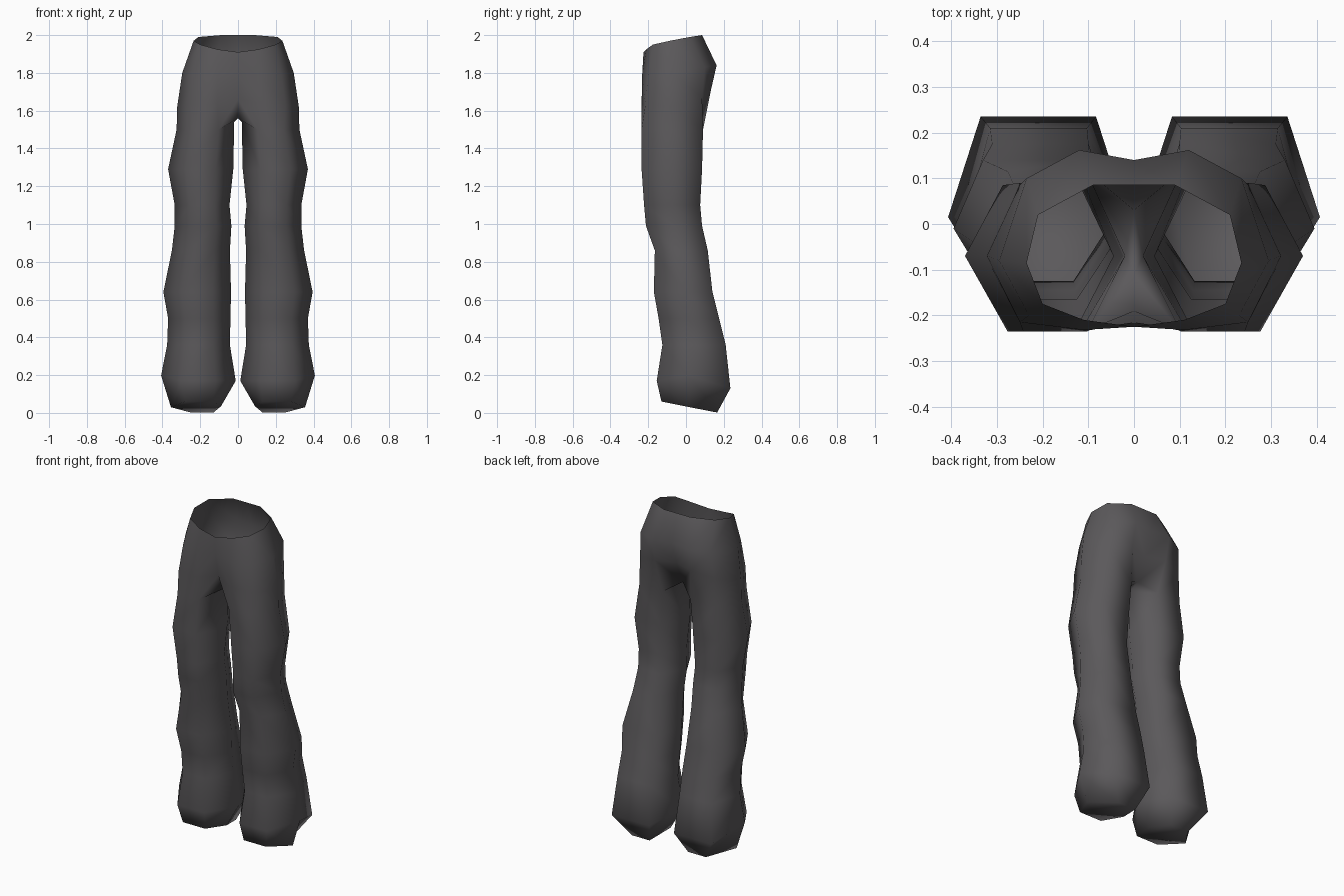
import bpy, bmesh

if "Cube" in bpy.data.objects:
    bpy.data.objects.remove(bpy.data.objects["Cube"])

fabric = bpy.data.materials.new("charcoal fabric")
fabric.diffuse_color = (0.105, 0.1, 0.105, 1)
fabric.use_nodes = True
fabric.node_tree.nodes["Principled BSDF"].inputs["Base Color"].default_value = fabric.diffuse_color

bm = bmesh.new()

# Waist and hip half rings, front centre round the side to back centre
HIPS = [
    [(0, -.225, 1.91), (.11, -.21, 1.925), (.2, -.175, 1.95), (.235, -.085, 1.97),
     (.21, .02, 1.99), (.09, .085, 2.0), (0, .085, 2.0)],
    [(0, -.215, 1.8), (.11, -.232, 1.79), (.23, -.2, 1.79), (.295, -.08, 1.8),
     (.235, .1, 1.83), (.12, .162, 1.84), (0, .14, 1.84)],
    [(0, -.19, 1.66), (.11, -.235, 1.64), (.25, -.215, 1.63), (.322, -.07, 1.62),
     (.25, .085, 1.67), (.12, .13, 1.70), (0, .09, 1.70)],
]

# Leg rings: z, inner x, outer x, front y, side y, back y
LEG = [
    (1.50, .02, .325, -.235, -.07, .09),
    (1.29, .025, .37, -.235, -.07, .085),
    (1.10, .045, .335, -.222, -.07, .075),
    (0.99, .035, .335, -.212, -.06, .085),
    (0.86, .043, .35, -.165, -.04, .115),
    (0.64, .037, .395, -.17, -.01, .14),
    (0.50, .04, .37, -.145, .0, .175),
    (0.36, .043, .375, -.125, .015, .21),
    (0.17, .012, .407, -.155, .015, .235),
]


def add_ring(points):
    return [bm.verts.new(p) for p in points]


def leg_ring(z, inner, outer, front, side, back):
    w = outer - inner
    mid = (inner + outer) / 2
    drop = .04 if z < .2 else 0          # hem sits lower at the heel
    fx, bx = .23 * w, (.32 if z < .7 else .26) * w
    return add_ring([(mid - fx, front, z), (mid + fx, front, z),
                     (outer, side, z + drop * .7), (mid + bx, back, z - drop),
                     (mid - bx, back, z - drop), (inner, side, z)])


# Hips
hips = [add_ring(r) for r in HIPS]
for a, b in zip(hips, hips[1:]):
    for i in range(6):
        bm.faces.new((a[i], b[i], b[i + 1], a[i + 1]))

# Leg with closed, turned-in hem
legs = [leg_ring(*r) for r in LEG]
legs[0][5].co.z = 1.54
legs.append(add_ring([(.13, -.13, .06), (.28, -.13, .06), (.355, .02, .03),
                      (.25, .165, .002), (.13, .165, .002), (.09, .02, .035)]))
for a, b in zip(legs, legs[1:]):
    for i in range(6):
        j = (i + 1) % 6
        bm.faces.new((a[i], b[i], b[j], a[j]))
bm.faces.new(legs[-1][::-1])

# Crotch joining hips to leg
h, g = hips[-1], legs[0]
for i in range(4):
    bm.faces.new((h[i + 1], g[i], g[i + 1], h[i + 2]))
cf = bm.verts.new((0, -.11, 1.56))
cb = bm.verts.new((0, .03, 1.56))
for f in ((h[0], cf, g[0], h[1]), (cf, g[5], g[0]), (cf, cb, g[5]),
          (cb, g[4], g[5]), (h[5], g[4], cb, h[6])):
    bm.faces.new(f)

bmesh.ops.recalc_face_normals(bm, faces=bm.faces)
for f in bm.faces:
    f.smooth = True

mesh = bpy.data.meshes.new("trousers")
bm.to_mesh(mesh)
bm.free()
mesh.materials.append(fabric)
trousers = bpy.data.objects.new("trousers", mesh)
bpy.context.collection.objects.link(trousers)

# Second leg
mirror = trousers.modifiers.new("other half", 'MIRROR')
mirror.use_clip = True
mirror.merge_threshold = .001
